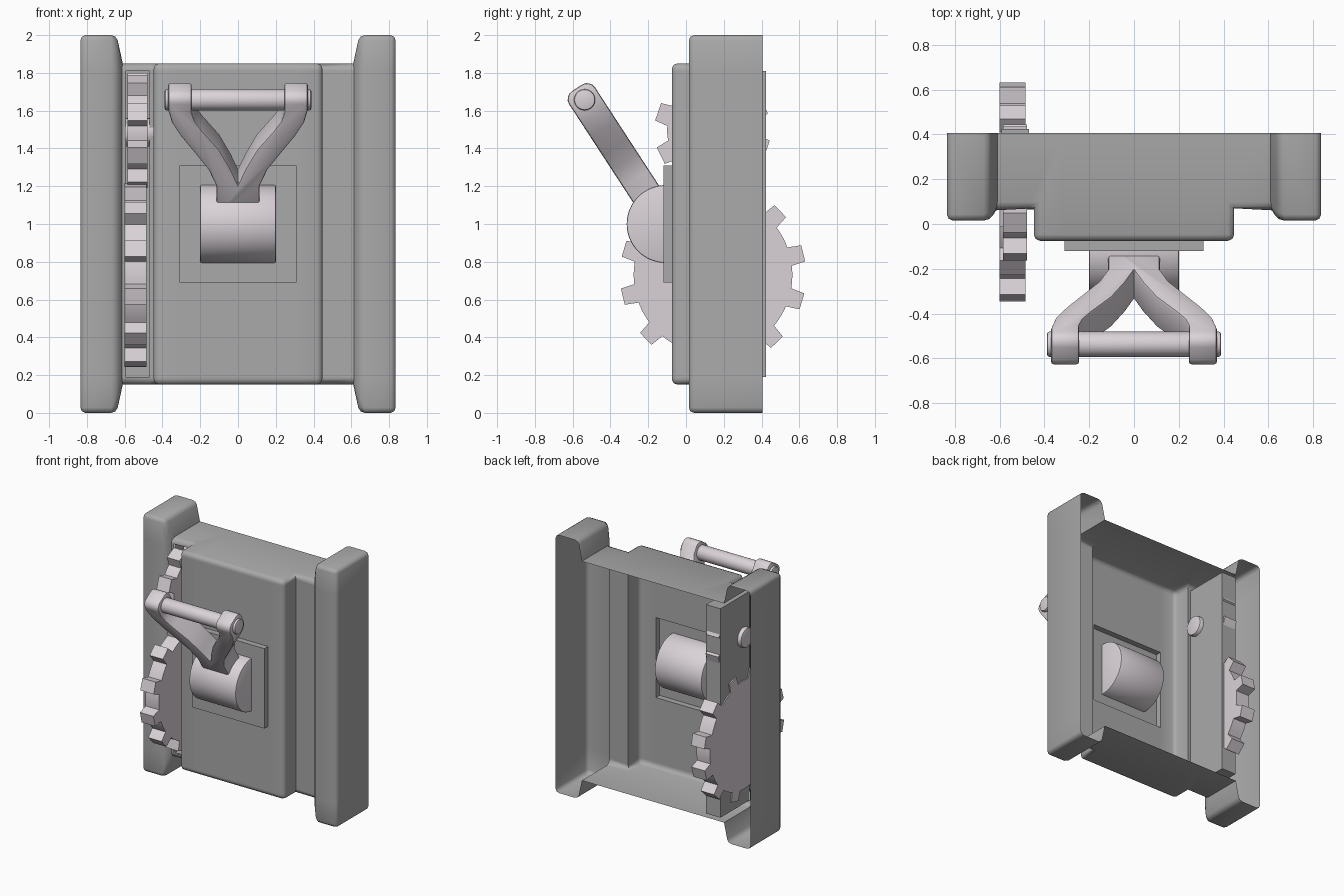
import bpy, bmesh
from math import sin, cos, asin, pi, radians
from mathutils import Vector, Matrix

if "Cube" in bpy.data.objects:
    bpy.data.objects.remove(bpy.data.objects["Cube"])


def material(name, rgb):
    m = bpy.data.materials.new(name)
    m.diffuse_color = (*rgb, 1)
    m.use_nodes = True
    m.node_tree.nodes["Principled BSDF"].inputs["Base Color"].default_value = m.diffuse_color
    return m


steel = material("steel", (0.70, 0.65, 0.69))
iron = material("dark_grey", (0.4, 0.4, 0.4))


def finish(name, bm, mat, angle=35, fix_normals=True):
    if fix_normals:
        bmesh.ops.recalc_face_normals(bm, faces=bm.faces[:])
    me = bpy.data.meshes.new(name)
    bm.to_mesh(me)
    bm.free()
    ob = bpy.data.objects.new(name, me)
    bpy.context.collection.objects.link(ob)
    me.materials.append(mat)
    bpy.ops.object.select_all(action='DESELECT')
    ob.select_set(True)
    bpy.context.view_layer.objects.active = ob
    bpy.ops.object.shade_smooth_by_angle(angle=radians(angle))
    return ob


def bevel(bm, edges, width, segments=2):
    bmesh.ops.bevel(bm, geom=edges, offset=width, segments=segments, profile=0.5,
                    affect='EDGES', clamp_overlap=False)


def sharp_edges(bm, angle=30):
    bm.normal_update()
    return [e for e in bm.edges
            if len(e.link_faces) == 2 and e.calc_face_angle(0) > radians(angle)]


def prism(points, offset):
    """Closed solid from a planar outline moved along offset."""
    bm = bmesh.new()
    face = bm.faces.new([bm.verts.new(p) for p in points])
    ext = bmesh.ops.extrude_face_region(bm, geom=[face], use_keep_orig=True)
    verts = [v for v in ext["geom"] if isinstance(v, bmesh.types.BMVert)]
    bmesh.ops.translate(bm, verts=verts, vec=offset)
    bmesh.ops.recalc_face_normals(bm, faces=bm.faces[:])
    return bm


def rod(name, x0, x1, y, z, r, chamfer=0.01, sides=48):
    pts = [(x0, y + r * cos(2 * pi * i / sides), z + r * sin(2 * pi * i / sides))
           for i in range(sides)]
    bm = prism(pts, (x1 - x0, 0, 0))
    bevel(bm, sharp_edges(bm, 60), chamfer)
    return finish(name, bm, steel)


def open_box(name, lo, hi, open_y):
    """Thin box with its face toward open_y removed."""
    lo, hi = Vector(lo), Vector(hi)
    bm = bmesh.new()
    bmesh.ops.create_cube(bm, size=1, matrix=Matrix.Translation((lo + hi) / 2)
                          @ Matrix.Diagonal((*(hi - lo), 1)))
    bm.normal_update()
    bmesh.ops.delete(bm, geom=[f for f in bm.faces if f.normal.y * open_y > 0.5],
                     context='FACES')
    return finish(name, bm, iron, fix_normals=False)


def gear(name, x0, x1, y, z, tip, root, teeth, phase, half):
    pts = []
    for i in range(teeth):
        a = radians(phase) + 2 * pi * i / teeth
        dr, dt = asin(half / root), asin(half * 0.88 / tip)
        gap = 2 * pi / teeth - 2 * dr
        ring = [(root, a - dr), (tip, a - dt), (tip, a + dt), (root, a + dr)]
        ring += [(root, a + dr + gap * k / 4) for k in (1, 2, 3)]
        pts += [(x0, y + r * cos(b), z + r * sin(b)) for r, b in ring]
    return finish(name, prism(pts, (x1 - x0, 0, 0)), steel)


# Housing: front profile as (x, y, end margin), open at the back
BACK, M = 0.405, 0.15
left = [(-0.835, BACK, 0), (-0.835, 0.015, 0), (-0.643, 0.015, 0),
        (-0.61, 0.07, M + 0.005), (-0.447, 0.07, M), (-0.447, -0.075, M)]
left[3] = (-0.61, 0.07, M)
prof = left + [(-x, y, m) for x, y, m in reversed(left)]
bm = bmesh.new()
rails = [[bm.verts.new((x, y, m if end == 0 else 2 - m)) for x, y, m in prof]
         for end in (0, 1)]
for i in range(len(prof) - 1):
    bm.faces.new((rails[0][i], rails[0][i + 1], rails[1][i + 1], rails[1][i]))
for rail in rails:
    back = {i: bm.verts.new((rail[i].co.x, BACK, rail[i].co.z)) for i in (2, 3, 8, 9)}
    bm.faces.new((rail[0], rail[1], rail[2], back[2]))
    bm.faces.new((back[2], rail[2], rail[3], back[3]))
    bm.faces.new([back[3]] + rail[3:9] + [back[8]])
    bm.faces.new((back[8], rail[8], rail[9], back[9]))
    bm.faces.new((back[9], rail[9], rail[10], rail[11]))
bmesh.ops.recalc_face_normals(bm, faces=bm.faces[:])
bm.normal_update()
bm.faces.ensure_lookup_table()
if bm.faces[5].normal.y > 0:
    bmesh.ops.reverse_faces(bm, faces=bm.faces[:])
bevel(bm, [e for e in sharp_edges(bm, 20) if e.is_convex], 0.028, 2)

# Openings for the gears and for the square drum frame
SLOT = (-0.592, -0.468, 0.19, 1.81)
HOLE = (-0.31, 0.31, 0.69, 1.31)
for x0, x1, z0, z1 in (SLOT, HOLE):
    for co, no in (((x0, 0, 0), (1, 0, 0)), ((x1, 0, 0), (1, 0, 0)),
                   ((0, 0, z0), (0, 0, 1)), ((0, 0, z1), (0, 0, 1))):
        bmesh.ops.bisect_plane(bm, geom=bm.verts[:] + bm.edges[:] + bm.faces[:],
                               plane_co=co, plane_no=no)
    cut = []
    for f in bm.faces:
        c = f.calc_center_median()
        if x0 < c.x < x1 and z0 < c.z < z1 and c.y < 0.1:
            cut.append(f)
    bmesh.ops.delete(bm, geom=cut, context='FACES')
finish("housing", bm, iron, 50)

open_box("gear_box", (SLOT[0], 0.07, SLOT[2]), (SLOT[1], 0.423, SLOT[3]), -1)
open_box("drum_frame", (HOLE[0], -0.12, HOLE[2]), (HOLE[1], -0.075, HOLE[3]), 1)

# Gears and axle
gear("lower_gear", -0.6, -0.485, 0.143, 0.73, 0.493, 0.42, 12, 13.5, 0.05)
gear("upper_gear", -0.585, -0.478, 0.14, 1.495, 0.308, 0.24, 8, 26, 0.055)
rod("upper_axle", -0.625, -0.435, 0.14, 1.485, 0.075)

# Drum
CY, CZ = -0.108, 1.0
rod("drum", -0.2, 0.2, CY, CZ, 0.206, 0.008, 64)

# Forked lever: outline as (x, distance along lever), extruded across it
along = Vector((0, -0.43, 0.66)).normalized()
across = Vector((0, along.z, -along.y))
hub = Vector((0, CY, CZ))
outer = [(0.115, 0.10), (0.115, 0.29), (0.155, 0.39), (0.22, 0.485), (0.30, 0.60),
         (0.35, 0.69), (0.37, 0.77), (0.37, 0.86)]
inner = [(0.245, 0.86), (0.245, 0.755), (0.228, 0.70), (0.19, 0.64), (0.10, 0.52),
         (0.04, 0.40)]
half = outer + inner
outline = half + [(0, 0.30)] + [(-x, s) for x, s in reversed(half)]
D = 0.082
bm = prism([hub + Vector((x, 0, 0)) + along * s - across * D for x, s in outline],
           across * 2 * D)
tips = [e for e in bm.edges
        if all((v.co - hub).dot(along) > 0.855 for v in e.verts)
        and abs((e.verts[0].co - e.verts[1].co).x) > 0.05]
bevel(bm, tips, 0.05, 4)
bevel(bm, sharp_edges(bm, 60), 0.012, 2)
finish("forked_lever", bm, steel)

# Cross handle
grip = hub + along * 0.785
rod("handle_bar", -0.388, 0.388, grip.y, grip.z, 0.056, 0.01, 32)
